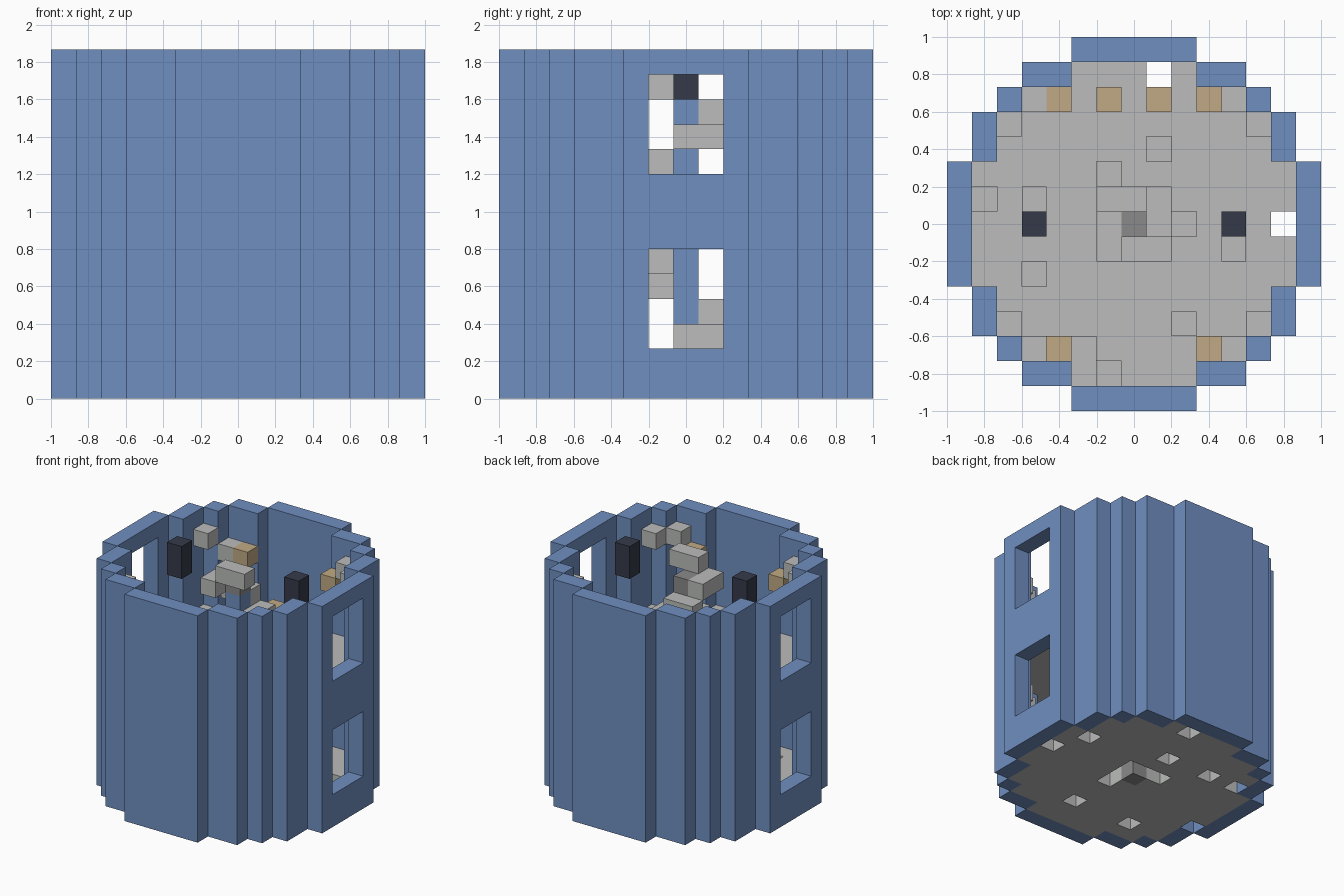
import bpy, bmesh, math
from mathutils import Vector

cube = bpy.data.objects.get("Cube")
if cube:
    bpy.data.objects.remove(cube)

U = 2 / 15                       # block size
OUTER = [7, 7, 7, 6, 6, 5, 4, 2]     # tower half width per row
INNER = [6, 6, 6, 5, 5, 4, 2, -1]    # room half width per row
HEIGHT, UPPER = 14, 7


def material(name, color):
    m = bpy.data.materials.new(name)
    m.use_nodes = True
    m.diffuse_color = (*color, 1)
    m.node_tree.nodes["Principled BSDF"].inputs["Base Color"].default_value = (*color, 1)
    return m


blue = material("blue wall", (0.16, 0.274, 0.53))
grey = material("light grey stone", (0.495, 0.505, 0.495))
dark_grey = material("dark grey stone", (0.253, 0.253, 0.253))
tan = material("tan wood", (0.533, 0.402, 0.233))
navy = material("dark iron", (0.036, 0.042, 0.068))


def blocks(name, cells, mat):
    """One mesh from grid cells, without the faces between neighbours."""
    cells = set(cells)
    bm = bmesh.new()
    for c in cells:
        for axis in range(3):
            for s in (-1, 1):
                n = Vector([s if a == axis else 0 for a in range(3)])
                if tuple(int(a + b) for a, b in zip(c, n)) in cells:
                    continue
                t = Vector([1 if a == (axis + 1) % 3 else 0 for a in range(3)])
                b = n.cross(t)
                mid = Vector(c) + Vector((0, 0, 0.5)) + n / 2
                corners = [mid + (t * p + b * q) / 2
                           for p, q in ((-1, -1), (1, -1), (1, 1), (-1, 1))]
                bm.faces.new([bm.verts.new(v * U) for v in corners])
    bmesh.ops.remove_doubles(bm, verts=bm.verts, dist=0.001)
    bmesh.ops.dissolve_limit(bm, angle_limit=math.radians(1),
                             verts=bm.verts, edges=bm.edges)
    bmesh.ops.triangulate(bm, faces=[f for f in bm.faces if len(f.verts) > 4])
    me = bpy.data.meshes.new(name)
    bm.to_mesh(me)
    bm.free()
    me.materials.append(mat)
    ob = bpy.data.objects.new(name, me)
    bpy.context.collection.objects.link(ob)
    return ob


grid = [(i, j) for i in range(-7, 8) for j in range(-7, 8)]
room = {(i, j) for i, j in grid if abs(i) <= INNER[abs(j)]}
ring = {(i, j) for i, j in grid if abs(i) <= OUTER[abs(j)]} - room

# Round wall with two windows on each side
window_rows = [*range(2, 6), *range(9, 13)]
blocks("outer_wall", [(i, j, k) for i, j in ring for k in range(HEIGHT)
                      if not (abs(i) == 7 and abs(j) <= 1 and k in window_rows)], blue)

# Floors with stairwell and missing blocks
lower_gaps = {(6, 0), (5, 2), (1, 6), (0, 3), (-3, 3), (-5, 3), (1, -4), (-3, -4),
              (-6, -2), (0, 0), (1, -1), (1, 0), (1, 1), (0, 1), (-1, 1)}
upper_gaps = {(1, 6), (1, 3), (-1, 2), (-6, 1), (6, 0), (2, 0), (-4, -2), (-1, -6)}
stairwell = {(i, j) for i in (-1, 0, 1) for j in (-1, 0, 1)}
blocks("lower_floor", [(i, j, 0) for i, j in room - lower_gaps], grey)
blocks("upper_floor", [(i, j, UPPER) for i, j in room - upper_gaps - stairwell], grey)

# Central post with stone ends
blocks("stair_post", [(0, 0, k) for k in range(1, 12)], blue)
blocks("post_base", [(0, 0, 0)], dark_grey)
blocks("post_cap", [(0, 0, 12)], dark_grey)

# Spiral stairs, each step two blocks long
turns = [((-1, -1), (-1, 0)), ((0, -1), (1, -1)), ((1, 0), (1, 1)), ((0, 1), (-1, 1))]
for k in range(1, HEIGHT):
    blocks(f"stair_step_{k}", [(i, j, k) for i, j in turns[k % 4]], grey)

# Corner shelves and brackets on both storeys
for storey, base in (("lower", 0), ("upper", UPPER)):
    for sx, side in ((-1, "right"), (1, "left")):
        for sy, end in ((-1, "front"), (1, "back")):
            tag = f"{storey}_{end}_{side}"
            drop = 1 if (sx, sy) == (-1, 1) else 0
            blocks(f"corner_shelf_{tag}", [(5 * sx, 4 * sy, base + 5)], grey)
            blocks(f"wall_shelf_{tag}", [(4 * sx, 5 * sy, base + 5 - drop)], grey)
            blocks(f"bracket_{tag}", [(3 * sx, 5 * sy, base + 4)], tan)

# Hanging lamps and furniture upstairs
for s, side in ((-1, "right"), (1, "left")):
    blocks(f"lamp_{side}", [(4 * s, 0, 12), (4 * s, 0, 13)], navy)
    blocks(f"wooden_seat_{side}", [(s, 5, UPPER + 1)], tan)
    blocks(f"stone_stool_{side}", [(4 * s, -s, UPPER + 1)], grey)
blocks("stone_bench", [(-2, -6, UPPER + 1), (-2, -5, UPPER + 1)], grey)
blocks("stone_block", [(2, -4, UPPER + 1)], grey)
